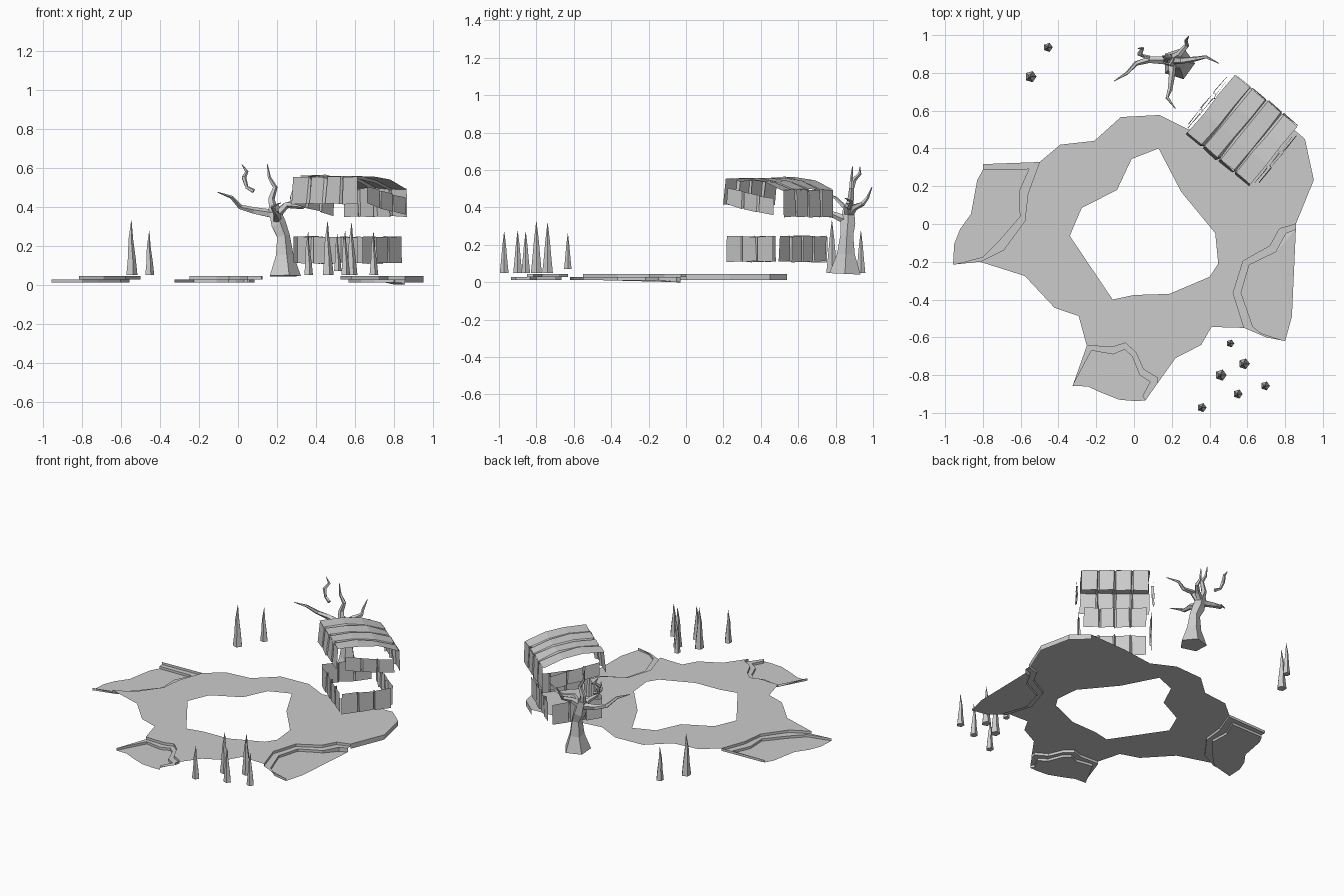
import bpy, bmesh, random
from math import radians, sin, cos, pi
from mathutils import Vector, Matrix

random.seed(4)
if "Cube" in bpy.data.objects:
    bpy.data.objects.remove(bpy.data.objects["Cube"])

stone = bpy.data.materials.new("plain_grey")
stone.use_nodes = True
GREY = (0.6, 0.6, 0.6, 1)
stone.diffuse_color = GREY
stone.node_tree.nodes["Principled BSDF"].inputs["Base Color"].default_value = GREY

TOP, STEP, FLOOR = 0.045, 0.028, 0.012


def finish(name, bm, matrix=None):
    mesh = bpy.data.meshes.new(name)
    bm.to_mesh(mesh)
    bm.free()
    mesh.materials.append(stone)
    obj = bpy.data.objects.new(name, mesh)
    bpy.context.collection.objects.link(obj)
    if matrix:
        obj.matrix_world = matrix
    return obj


def fill(bm, *loops):
    """Flat sheet bounded by one outline and optional holes."""
    edges = []
    for loop in loops:
        verts = [bm.verts.new(p) for p in loop]
        edges += [bm.edges.new((v, verts[i - 1])) for i, v in enumerate(verts)]
    bmesh.ops.triangle_fill(bm, edges=edges, use_beauty=True, normal=(0, 0, 1))


def strip(bm, first, second):
    """Quads between two matching rows of points."""
    a = [bm.verts.new(p) for p in first]
    b = [bm.verts.new(p) for p in second]
    for i in range(len(a) - 1):
        bm.faces.new((a[i], b[i], b[i + 1], a[i + 1]))


def at(points, z):
    return [(x, y, z) for x, y in points]


def floor_at(points):
    # the shore sinks a little at the far end of the east terrace
    return [(x, y, 0 if x > 0.8 and y > -0.1 else FLOOR) for x, y in points]


# Terraces: upper lip and lower lip run clockwise, rim closes the floor
west = dict(
    upper=[(-.815, -.2), (-.69, -.137), (-.578, .016), (-.562, .16), (-.5, .328), (-.8, .317)],
    lower=[(-.958, -.215), (-.8, -.175), (-.72, -.095), (-.604, .04), (-.61, .17), (-.557, .29), (-.8, .286)],
    rim=[(-.83, .233), (-.863, .053), (-.92, -.026), (-.952, -.106)])
east = dict(
    upper=[(.857, 0), (.77, -.026), (.72, -.116), (.578, -.196), (.525, -.365), (.583, -.55)],
    lower=[(.857, -.03), (.805, -.05), (.752, -.148), (.61, -.217), (.567, -.365), (.63, -.545), (.7, -.6), (.8, -.62)],
    rim=[(.836, -.49)])
south = dict(
    upper=[(.12, -.85), (.125, -.815), (.05, -.77), (.01, -.68), (-.045, -.63), (-.11, -.65), (-.25, -.645)],
    lower=[(.06, -.935), (.045, -.91), (.085, -.835), (.03, -.8), (-.01, -.7), (-.05, -.665), (-.11, -.69),
           (-.225, -.67), (-.325, -.857)],
    rim=[(-.245, -.86), (-.18, -.89), (-.08, -.93), (0, -.937)])

for name, t in (("west", west), ("east", east), ("south", south)):
    bm = bmesh.new()
    strip(bm, at(t["upper"], TOP), at(t["upper"], STEP))
    strip(bm, at(t["lower"], STEP), floor_at(t["lower"]))
    fill(bm, at(t["upper"] + t["lower"][::-1], STEP))
    fill(bm, floor_at(t["lower"] + t["rim"]))
    finish(name + "_terrace", bm)

# Ground ring around the open pond
north_shore = [(-.39, .42), (-.21, .44), (-.07, .566), (.135, .577), (.29, .5), (.52, .53)]
cliff = [(.8, .54), (.905, .45), (.952, .233), (.857, 0)]
south_east = [(.41, -.545), (.356, -.64), (.22, -.71)]
south_west = [(-.293, -.487), (-.42, -.444), (-.578, -.275)]
pond = [(.13, .4), (-.013, .344), (-.09, .18), (-.277, .085), (-.34, -.063), (-.113, -.4), (0, -.376),
        (.187, -.37), (.4, -.28), (.446, -.21), (.43, -.048), (.25, .17)]
outline = (west["upper"][:-1] + north_shore + cliff + east["upper"][1:] + south_east
           + south["upper"] + south_west)
bm = bmesh.new()
fill(bm, at(outline, TOP), at(pond, TOP))
strip(bm, at(cliff, TOP), at(cliff, FLOOR))
finish("ground_ring", bm)

# Ruined hut: thin sheets of four planks with dark grooves between
HUT = Matrix.Translation((.575, .4985, 0)) @ Matrix.Rotation(radians(-39.4), 4, "Z")


def planks(name, rows, along, groove, count=4):
    along, groove = Vector(along), Vector(groove)
    steps = [(-1, 0)]
    for i in range(1, count):
        s = 2 * i / count - 1
        steps += [(s - .04, 0), (s, 1), (s + .04, 0)]
    steps.append((1, 0))
    bm = bmesh.new()
    grid = []
    for row in rows:
        line = []
        for s, g in steps:
            wobble = Vector([random.uniform(-.004, .004) for _ in range(3)])
            line.append(bm.verts.new(Vector(row) + along * s + groove * g + wobble))
        grid.append(line)
    for a, b in zip(grid, grid[1:]):
        for i in range(len(a) - 1):
            bm.faces.new((a[i], a[i + 1], b[i + 1], b[i]))
    finish(name, bm, HUT)


planks("hut_roof", [(0, -.195, .555), (0, -.06, .56), (0, .07, .54), (0, .2, .495)],
       (.215, 0, -.003), (0, 0, -.015))
planks("hut_front_eave", [(0, -.212, .415), (0, -.197, .555)], (.215, 0, 0), (0, .015, 0))
planks("hut_back_eave", [(0, .2, .495), (0, .205, .35)], (.21, 0, 0), (0, -.015, 0))
planks("hut_front_wall", [(0, -.185, .11), (0, -.185, .245)], (.2, 0, 0), (0, .015, 0))
planks("hut_back_wall", [(0, .16, .245), (0, .16, .11)], (.195, 0, 0), (0, -.015, 0))
for side, word in ((1, "left"), (-1, "right")):
    planks("hut_%s_wall" % word, [(side * .228, -.02, .11), (side * .228, -.02, .245)],
           (0, side * .16, 0), (side * -.012, 0, 0), 3)
    planks("hut_%s_eave" % word, [(side * .245, 0, .385), (side * .24, 0, .475)],
           (0, side * .16, side * -.03), (side * -.012, 0, 0), 3)


# Tapered five-sided limbs for the dead tree and the spikes
def limb(bm, path, radii, sides=5):
    path = [Vector(p) for p in path]
    rings = []
    for i, (p, r) in enumerate(zip(path, radii)):
        way = path[min(i + 1, len(path) - 1)] - path[max(i - 1, 0)]
        turn = Vector((0, 0, 1)).rotation_difference(way.normalized())
        rings.append([bm.verts.new(p + turn @ Vector((r * cos(2 * pi * k / sides), r * sin(2 * pi * k / sides), 0)))
                      for k in range(sides)])
    for a, b in zip(rings, rings[1:]):
        for k in range(sides):
            n = (k + 1) % sides
            bm.faces.new((a[k], a[n], b[n], b[k]))
    bm.faces.new(rings[0][::-1])
    bm.faces.new(rings[-1])


bm = bmesh.new()
limb(bm, [(.235, .85, .045), (.235, .855, .15), (.23, .86, .25), (.205, .865, .31), (.18, .87, .4)],
     [.088, .05, .036, .042, .03])
finish("tree_trunk", bm)

branches = dict(
    right_branch=[(.19, .865, .36), (.08, .87, .38), (.01, .85, .4), (-.035, .8, .45), (-.105, .757, .475)],
    top_branch=[(.18, .87, .39), (.17, .88, .44), (.19, .885, .5), (.16, .885, .55), (.15, .89, .62)],
    left_branch=[(.19, .87, .35), (.25, .865, .41), (.33, .875, .4), (.38, .885, .43), (.45, .85, .45)],
    front_branch=[(.2, .86, .33), (.2, .79, .36), (.19, .71, .37), (.175, .67, .4), (.22, .61, .42)],
    back_branch=[(.19, .87, .36), (.24, .9, .4), (.28, .945, .42), (.275, .97, .45), (.29, .995, .51)],
    loose_branch=[(.08, .88, .48), (.045, .89, .5), (.03, .9, .55), (.045, .93, .58), (.02, .93, .617)])
for name, path in branches.items():
    bm = bmesh.new()
    thick = .5 if name == "loose_branch" else 1
    limb(bm, path, [.024 * thick, .018 * thick, .013, .009, .002])
    finish("tree_" + name, bm)

# Pointed stone spikes: x, y and tip height
spikes = [(-.455, .935, .275), (-.547, .78, .33), (.51, -.632, .26), (.583, -.74, .317), (.46, -.8, .325),
          (.695, -.857, .27), (.55, -.9, .275), (.36, -.972, .27)]
for i, (x, y, tip) in enumerate(spikes):
    bm = bmesh.new()
    low = .07 if i == 2 else .05
    h = tip - low
    size = h / .25
    limb(bm, [(x, y, low), (x, y, low + h * .3), (x - .004, y, low + h * .65), (x, y, tip)],
         [.028 * size, .02 * size, .012 * size, .001])
    finish("spike_%d" % (i + 1), bm)
